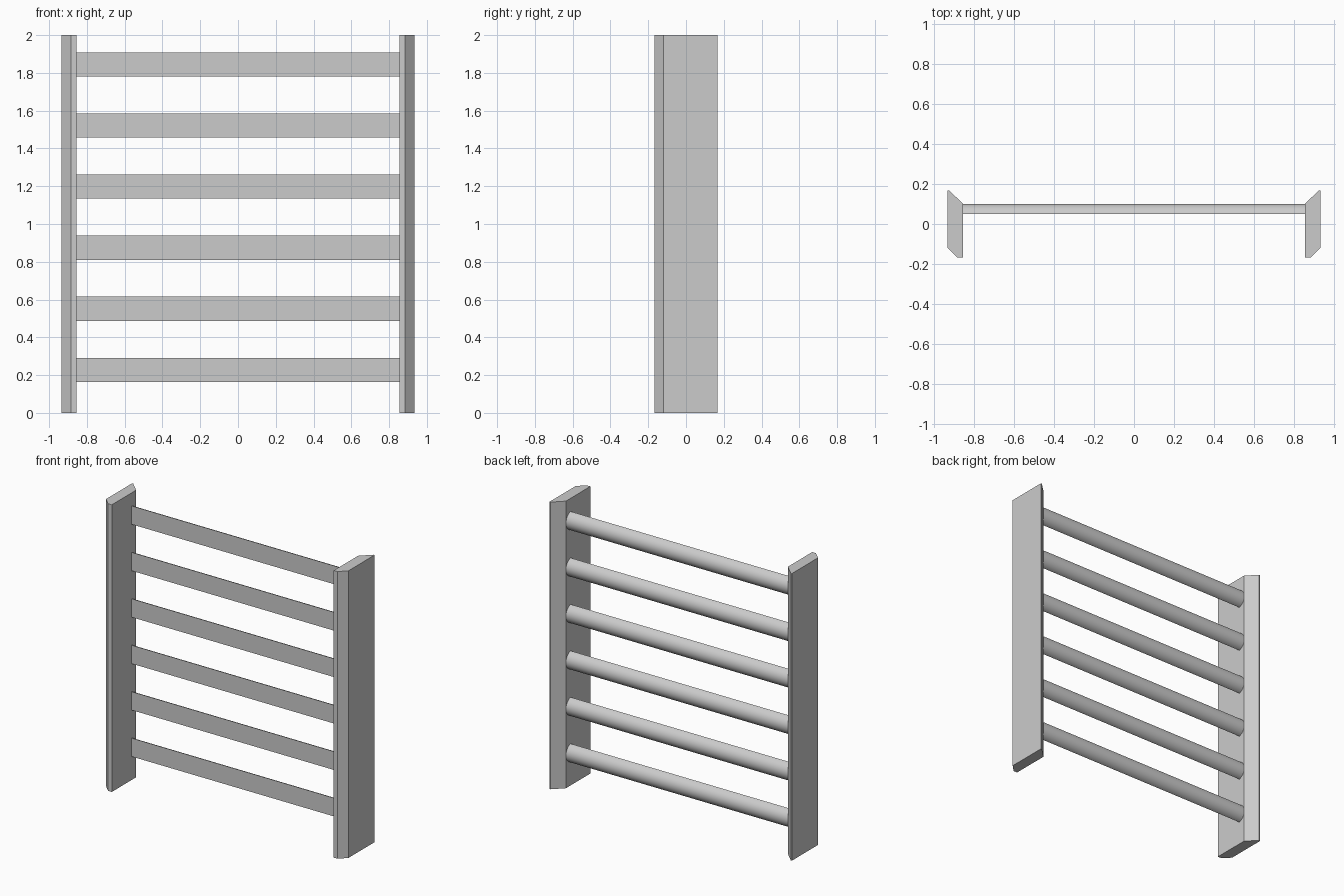
import bpy, bmesh, math
from mathutils import Vector

cube = bpy.data.objects.get("Cube")
if cube:
    bpy.data.objects.remove(cube, do_unlink=True)

GREY = (0.6, 0.6, 0.6, 1.0)
mat = bpy.data.materials.new("plain grey")
mat.use_nodes = True
mat.diffuse_color = GREY
mat.node_tree.nodes["Principled BSDF"].inputs["Base Color"].default_value = GREY


def extrude_profile(name, points, direction):
    """Make a closed prism by extruding an outline along a direction."""
    bm = bmesh.new()
    face = bm.faces.new([bm.verts.new(p) for p in points])
    result = bmesh.ops.extrude_face_region(bm, geom=[face], use_keep_orig=True)
    moved = [v for v in result["geom"] if isinstance(v, bmesh.types.BMVert)]
    bmesh.ops.translate(bm, verts=moved, vec=Vector(direction))
    bmesh.ops.recalc_face_normals(bm, faces=bm.faces)
    mesh = bpy.data.meshes.new(name)
    bm.to_mesh(mesh)
    bm.free()
    mesh.materials.append(mat)
    obj = bpy.data.objects.new(name, mesh)
    bpy.context.collection.objects.link(obj)
    return obj


# Side posts: chamfered outer front corner and inner back corner
INNER, OUTER, HALF_DEPTH, HEIGHT = 0.855, 0.934, 0.168, 2.0
outline = [(INNER, -HALF_DEPTH), (0.884, -HALF_DEPTH), (OUTER, -0.118),
           (OUTER, HALF_DEPTH), (0.925, HALF_DEPTH), (INNER, 0.1)]
for name, side in (("left_post", 1), ("right_post", -1)):
    extrude_profile(name, [(side * x, y, 0) for x, y in outline], (0, 0, HEIGHT))

# Rungs: flat front, rounded back
FRONT, DEPTH, HALF, SEGMENTS = 0.05, 0.05, 0.064, 24
radius = (HALF ** 2 + DEPTH ** 2) / (2 * DEPTH)
centre_y = FRONT + DEPTH - radius
sweep = math.asin(HALF / radius)
if DEPTH > radius:
    sweep = math.pi - sweep
angles = [sweep * (2 * i / SEGMENTS - 1) for i in range(SEGMENTS + 1)]
for n in range(6):
    z = 0.2275 + n * 0.3235
    arc = [(-INNER, centre_y + radius * math.cos(a), z + radius * math.sin(a))
           for a in angles]
    rung = extrude_profile(f"rung_{n + 1}", arc, (2 * INNER, 0, 0))
    bpy.ops.object.select_all(action="DESELECT")
    rung.select_set(True)
    bpy.context.view_layer.objects.active = rung
    bpy.ops.object.shade_smooth_by_angle(angle=math.radians(30))
